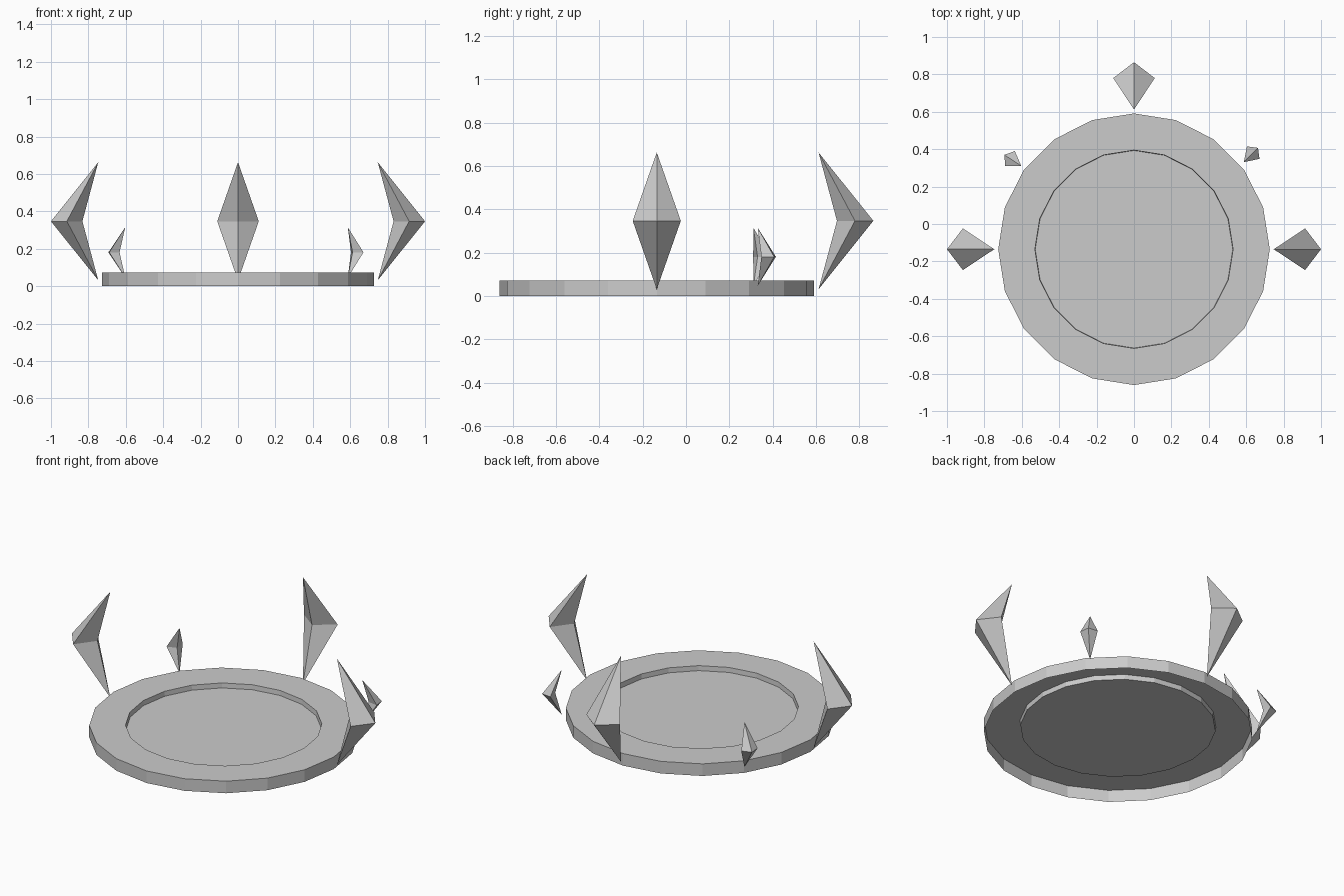
import bpy, bmesh
from math import sin, cos, pi, radians

if "Cube" in bpy.data.objects:
    bpy.data.objects.remove(bpy.data.objects["Cube"])

CY = -0.135   # disc centre in y


def finish(name, bm):
    me = bpy.data.meshes.new(name)
    bm.to_mesh(me)
    bm.free()
    ob = bpy.data.objects.new(name, me)
    bpy.context.collection.objects.link(ob)
    return ob


def lathe_shell(name, profile, sides):
    """Spin a (radius, z) profile outward from a flat floor; the underside stays open."""
    bm = bmesh.new()
    rings = [[bm.verts.new((r * cos(2 * pi * i / sides), r * sin(2 * pi * i / sides), z))
              for i in range(sides)] for r, z in profile]
    bm.faces.new(rings[0])
    for a, b in zip(rings, rings[1:]):
        for i in range(sides):
            j = (i + 1) % sides
            bm.faces.new((a[i], b[i], b[j], a[j]))
    return finish(name, bm)


def spike(name, tip, z, angle, scale=1.0):
    """Bent four-sided crystal; both tips lean inward, belly points outward (+x)."""
    bm = bmesh.new()
    top = bm.verts.new((0, 0, 0.316))
    bottom = bm.verts.new((0, 0, -0.316))
    belt = [bm.verts.new((x, y, 0)) for x, y in
            ((0.253, 0), (0.168, 0.111), (0.085, 0), (0.168, -0.111))]
    for i in range(4):
        a, b = belt[i], belt[(i + 1) % 4]
        bm.faces.new((a, b, top))
        bm.faces.new((b, a, bottom))
    bmesh.ops.recalc_face_normals(bm, faces=bm.faces)
    ob = finish(name, bm)
    ob.location = (tip[0], tip[1], z)
    ob.rotation_euler = (0, 0, radians(angle))
    ob.scale = (scale,) * 3
    return ob


# Thin-walled disc with a sunken centre, hollow underneath
disc = lathe_shell("disc", [(0.528, 0.043), (0.53, 0.072), (0.726, 0.072), (0.726, 0.0)], 20)
disc.location.y = CY

# Three large crystals round the rim
for label, ang in (("right", 0), ("back", 90), ("left", 180)):
    a = radians(ang)
    spike("large_crystal_" + label, (0.747 * cos(a), CY + 0.747 * sin(a)), 0.347, ang)

# Two small crystals between them
spike("small_crystal_right", (0.587, 0.331), 0.181, 45, 0.425)
spike("small_crystal_left", (-0.603, 0.311), 0.181, 147, 0.425)
